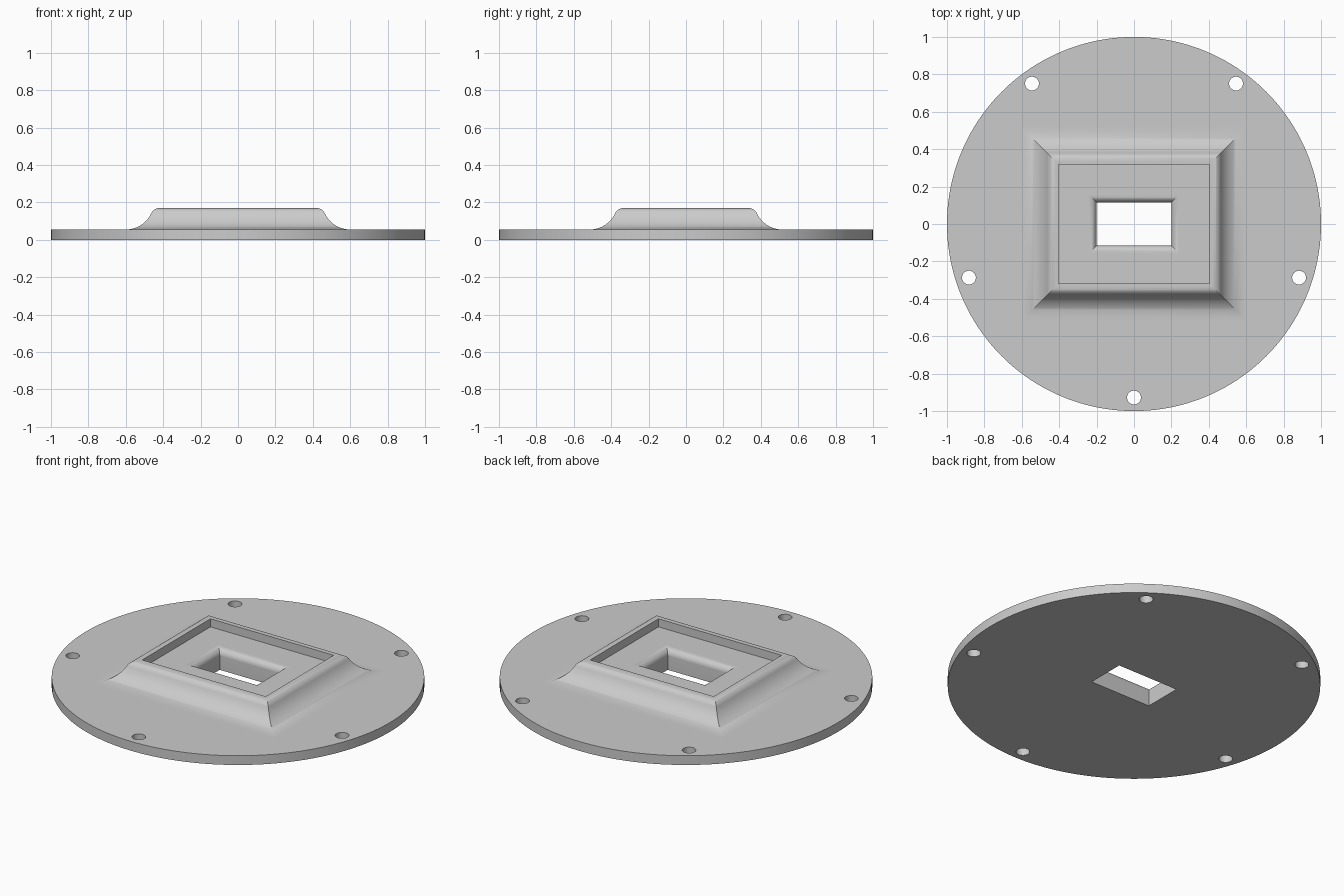
import bpy, bmesh
from math import sin, cos, pi, radians, sqrt, atan2

if "Cube" in bpy.data.objects:
    bpy.data.objects.remove(bpy.data.objects["Cube"], do_unlink=True)

PLATE = 0.055           # plate thickness
FLOOR, RIM = 0.122, 0.17  # recess floor and rim heights
HOLE_X, HOLE_Y = 0.20, 0.115
STEPS = 12

grey = bpy.data.materials.new("light grey")
grey.use_nodes = True
grey.diffuse_color = (0.6, 0.6, 0.6, 1)
grey.node_tree.nodes["Principled BSDF"].inputs["Base Color"].default_value = (0.6, 0.6, 0.6, 1)

bm = bmesh.new()


def arc(cx, cz, r, start, end):
    angles = [start + (end - start) * i / STEPS for i in range(STEPS + 1)]
    return [(cx + r * cos(a), cz + r * sin(a)) for a in angles]


def rectangle(offset, z):
    x, y = HOLE_X + offset, HOLE_Y + offset
    return [bm.verts.new((sx * x, sy * y, z))
            for sx, sy in ((-1, -1), (1, -1), (1, 1), (-1, 1))]


def circle(cx, cy, r, z, n):
    return [bm.verts.new((cx + r * cos(2 * pi * i / n), cy + r * sin(2 * pi * i / n), z))
            for i in range(n)]


def bridge(low, high):
    n = len(low)
    for i in range(n):
        j = (i + 1) % n
        bm.faces.new((low[i], low[j], high[j], high[i]))


def fill(loops, direction):
    edges = []
    for loop in loops:
        for i, v in enumerate(loop):
            pair = (v, loop[(i + 1) % len(loop)])
            edges.append(bm.edges.get(pair) or bm.edges.new(pair))
    bmesh.ops.triangle_fill(bm, edges=edges, use_beauty=True, normal=(0, 0, direction))


# Section of the raised frame, as (offset from the opening, height)
big, small, lip = 0.15, 0.05, 0.04
foot = 0.40
rise = (PLATE + big) - (RIM - small)
run = sqrt((big + small) ** 2 - rise ** 2)
tilt = atan2(rise, run)
section = [(0, 0)]
section += arc(lip, FLOOR - lip, lip, pi, pi / 2)            # rounded opening
section += [(0.204, FLOOR), (0.204, RIM)]                    # recess
section += arc(foot - run, RIM - small, small, pi / 2, tilt)  # rounded rim
section += arc(foot, PLATE + big, big, pi + tilt, 1.5 * pi)[1:]  # flared foot

rings = [rectangle(o, z) for o, z in section]
for inner, outer in zip(rings, rings[1:]):
    bridge(inner, outer)

# Round plate edge and five screw holes
bottom, top = [rings[0]], [rings[-1]]
rounds = [(0, 0, 1.0, 160)]
for k in range(5):
    a = radians(-90 + 72 * k)
    rounds.append((0.928 * cos(a), 0.928 * sin(a), 0.037, 32))
for x, y, r, n in rounds:
    low, high = circle(x, y, r, 0, n), circle(x, y, r, PLATE, n)
    bridge(low, high)
    bottom.append(low)
    top.append(high)
fill(bottom, -1)
fill(top, 1)

# Flat faces stay flat, curved ones smooth, with sharp creases kept
bmesh.ops.recalc_face_normals(bm, faces=bm.faces[:])
for f in bm.faces:
    f.smooth = abs(f.normal.z) < 0.9999
for e in bm.edges:
    e.smooth = e.calc_face_angle(0) < radians(30)

mesh = bpy.data.meshes.new("flange_plate")
bm.to_mesh(mesh)
bm.free()
mesh.materials.append(grey)
plate = bpy.data.objects.new("flange_plate", mesh)
bpy.context.collection.objects.link(plate)
